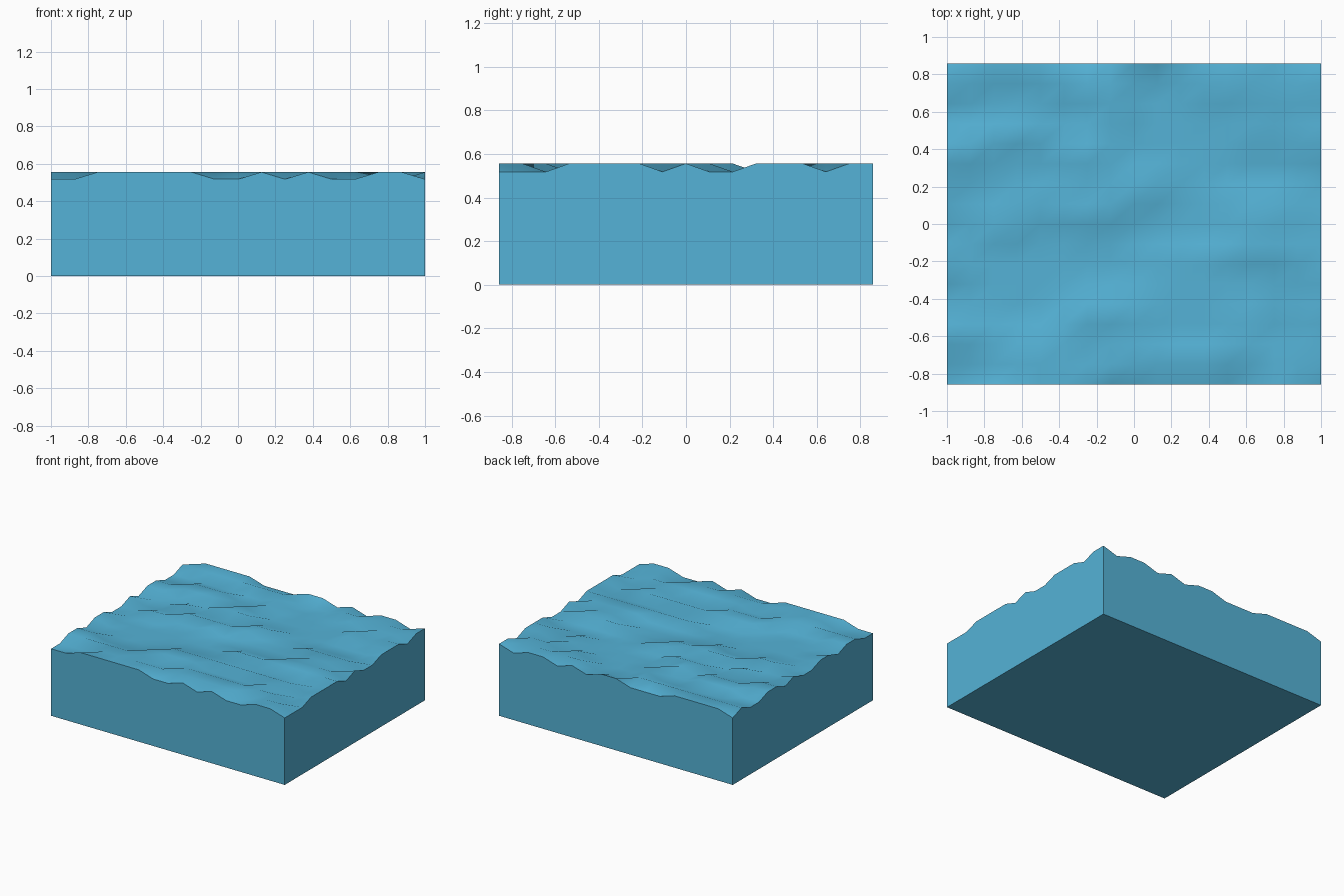
import bpy, bmesh, math, random

if "Cube" in bpy.data.objects:
    bpy.data.objects.remove(bpy.data.objects["Cube"])

random.seed(7)
N, HX, HY = 16, 1.0, 0.857
LOW, HIGH = 0.518, 0.556

# crest (1) / trough (0) pattern along each rim of the block
FRONT = "00111110010100110"   # -x to +x
BACK = "01111000110101101"    # -x to +x
RIGHT = "00011110100111011"   # -y to +y
LEFT = "00110110010110010"    # -y to +y
RIGHT = RIGHT[:9] + "0011" + "1011"

# rippled interior: random crests that tend to continue along x
level = [[0] * (N + 1) for _ in range(N + 1)]
for j in range(N + 1):
    for i in range(N + 1):
        if j == 0:
            v = int(FRONT[i])
        elif j == N:
            v = int(BACK[i])
        elif i == 0:
            v = int(LEFT[j])
        elif i == N:
            v = int(RIGHT[j])
        elif random.random() < 0.45:
            v = level[j][i - 1]
        else:
            v = int(random.random() < 0.5)
        level[j][i] = v

# water surface
bm = bmesh.new()
bmesh.ops.create_grid(bm, x_segments=N, y_segments=N, size=1.0)
for v in bm.verts:
    i = round((v.co.x + 1) / 2 * N)
    j = round((v.co.y + 1) / 2 * N)
    v.co = (v.co.x * HX, v.co.y * HY, HIGH if level[j][i] else LOW)

# side walls and base
rim = [e for e in bm.edges if e.is_boundary]
ext = bmesh.ops.extrude_edge_only(bm, edges=rim)["geom"]
for v in ext:
    if isinstance(v, bmesh.types.BMVert):
        v.co.z = 0.0
bmesh.ops.contextual_create(bm, geom=[e for e in bm.edges if e.is_boundary])
bmesh.ops.recalc_face_normals(bm, faces=bm.faces)

mesh = bpy.data.meshes.new("water_block")
bm.to_mesh(mesh)
bm.free()
water = bpy.data.objects.new("water_block", mesh)
bpy.context.collection.objects.link(water)

mat = bpy.data.materials.new("water_blue")
mat.diffuse_color = (0.09, 0.45, 0.68, 1.0)
mat.use_nodes = True
mat.node_tree.nodes["Principled BSDF"].inputs["Base Color"].default_value = mat.diffuse_color
mesh.materials.append(mat)

# smooth ripples, crisp block edges
bpy.context.view_layer.objects.active = water
water.select_set(True)
bpy.ops.object.shade_smooth_by_angle(angle=math.radians(50))
